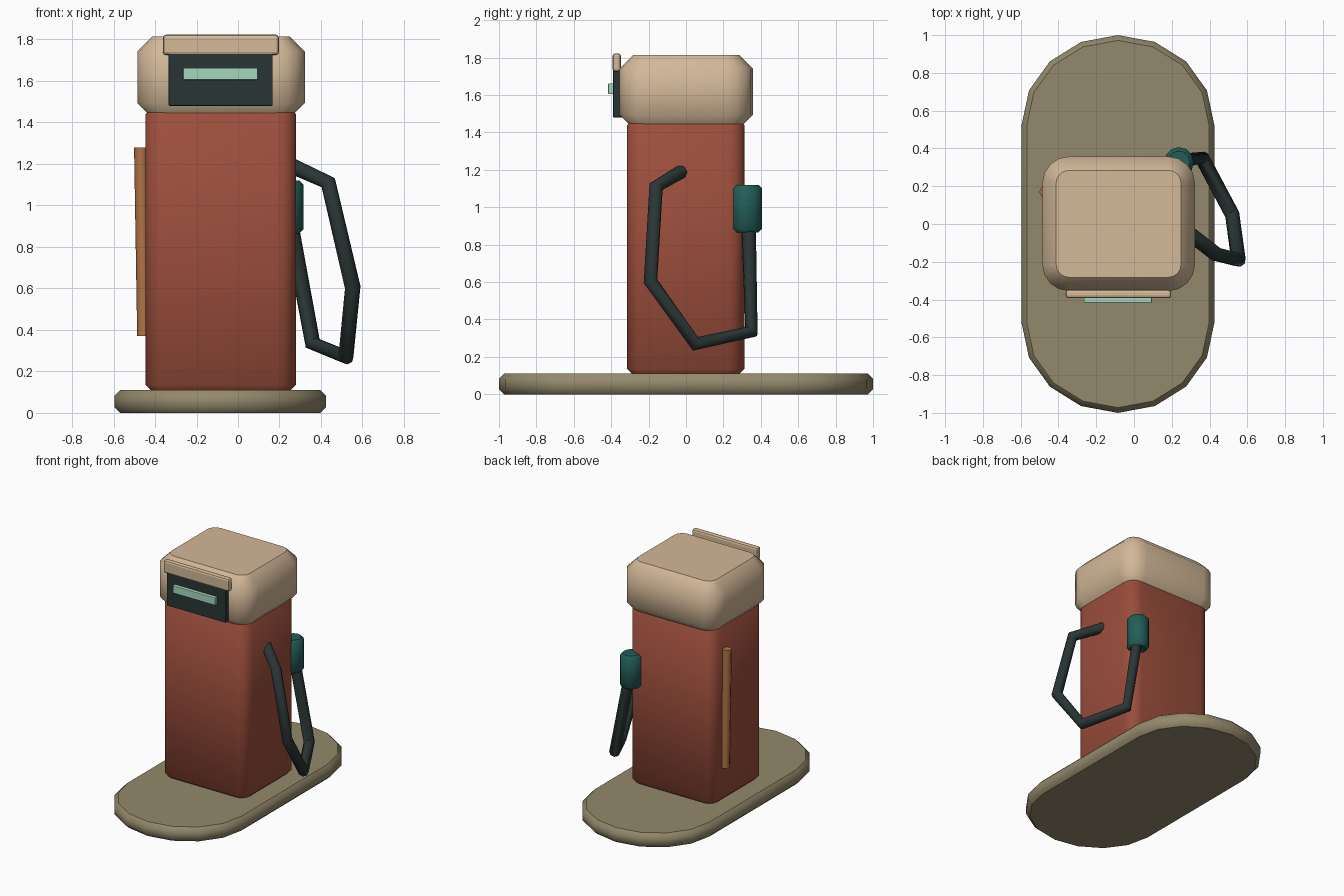
import bpy
import bmesh
import math
from mathutils import Vector

if "Cube" in bpy.data.objects:
    bpy.data.objects.remove(bpy.data.objects["Cube"], do_unlink=True)


def material(name, rgb):
    """Flat material from an sRGB 0-255 colour."""
    lin = [((c / 255 + 0.055) / 1.055) ** 2.4 for c in rgb] + [1.0]
    mat = bpy.data.materials.new(name)
    mat.use_nodes = True
    mat.diffuse_color = lin
    bsdf = mat.node_tree.nodes["Principled BSDF"]
    bsdf.inputs["Base Color"].default_value = lin
    bsdf.inputs["Roughness"].default_value = 0.8
    return mat


STONE = material("stone", (148, 137, 108))
RED = material("brick red", (156, 78, 60))
CREAM = material("cream", (211, 184, 152))
DARK = material("dark rubber", (42, 53, 53))
MINT = material("mint", (166, 214, 190))
TEAL = material("teal", (34, 93, 88))
ORANGE = material("orange brown", (176, 115, 70))


def finish(bm, name, mat):
    bmesh.ops.recalc_face_normals(bm, faces=bm.faces)
    mesh = bpy.data.meshes.new(name)
    bm.to_mesh(mesh)
    bm.free()
    mesh.materials.append(mat)
    obj = bpy.data.objects.new(name, mesh)
    bpy.context.collection.objects.link(obj)
    return obj


def outline(w, d, rx, ry, seg):
    """Rounded rectangle, counter-clockwise from +x."""
    pts = []
    for q, (sx, sy) in enumerate([(1, 1), (-1, 1), (-1, -1), (1, -1)]):
        for i in range(seg + 1):
            a = (q + i / seg) * math.pi / 2
            pts.append((sx * (w / 2 - rx) + rx * math.cos(a),
                        sy * (d / 2 - ry) + ry * math.sin(a)))
    return pts


def slab(name, mat, x, y, z, rx, ry, chamfer, seg=4):
    """Rounded upright block with chamfered rims, smooth sides and flat caps."""
    cx, cy = sum(x) / 2, sum(y) / 2
    w, d = x[1] - x[0], y[1] - y[0]
    c = chamfer
    bm = bmesh.new()
    rings = []
    for inset, height in [(c, z[0]), (0, z[0] + c), (0, z[1] - c), (c, z[1])]:
        pts = outline(w - 2 * inset, d - 2 * inset, rx - inset, ry - inset, seg)
        rings.append([bm.verts.new((cx + px, cy + py, height)) for px, py in pts])
    n = len(rings[0])
    for low, high in zip(rings, rings[1:]):
        for i in range(n):
            j = (i + 1) % n
            bm.faces.new((low[i], low[j], high[j], high[i])).smooth = True
    bm.faces.new(rings[0])
    bm.faces.new(rings[-1])
    bmesh.ops.remove_doubles(bm, verts=bm.verts, dist=0.0005)
    return finish(bm, name, mat)


def box(name, mat, x, y, z, bevel, seg=2):
    """Plain box with lightly rounded edges."""
    bm = bmesh.new()
    bmesh.ops.create_cube(bm, size=1)
    for v in bm.verts:
        v.co = [lo + (c + 0.5) * (hi - lo) for c, (lo, hi) in zip(v.co, (x, y, z))]
    bmesh.ops.bevel(bm, geom=bm.edges[:], offset=bevel, segments=seg,
                    profile=0.5, affect='EDGES')
    return finish(bm, name, mat)


def tube(name, mat, points, radius, sides_res):
    """Capped round tube along straight segments."""
    curve = bpy.data.curves.new(name, 'CURVE')
    curve.dimensions = '3D'
    curve.bevel_depth = radius
    curve.bevel_resolution = sides_res
    curve.use_fill_caps = True
    spline = curve.splines.new('POLY')
    spline.points.add(len(points) - 1)
    for p, co in zip(spline.points, points):
        p.co = (*co, 1)
    curve.materials.append(mat)
    obj = bpy.data.objects.new(name, curve)
    bpy.context.collection.objects.link(obj)
    bpy.ops.object.select_all(action='DESELECT')
    obj.select_set(True)
    bpy.context.view_layer.objects.active = obj
    bpy.ops.object.convert(target='MESH')
    bpy.ops.object.shade_smooth_by_angle(angle=math.radians(50))
    return obj


# Island, cabinet and head
slab("island_base", STONE, (-0.595, 0.425), (-1, 1), (0, 0.11), 0.51, 0.475, 0.028)
slab("cabinet", RED, (-0.445, 0.28), (-0.315, 0.312), (0.105, 1.47), 0.09, 0.09, 0.03)
slab("head", CREAM, (-0.485, 0.322), (-0.355, 0.357), (1.42, 1.815), 0.14, 0.14, 0.073)

# Display on the front of the head
box("display_panel", DARK, (-0.335, 0.167), (-0.39, -0.33), (1.48, 1.735), 0.006)
box("display_strip", MINT, (-0.265, 0.095), (-0.416, -0.38), (1.605, 1.663), 0.004)
box("display_hood", CREAM, (-0.362, 0.197), (-0.393, -0.348), (1.725, 1.823), 0.015)

# Trim rod on the side, leaning slightly outwards
tube("side_rod", ORANGE, [(-0.453, 0.17, 0.37), (-0.468, 0.17, 1.28)], 0.033, 2)

# Nozzle grip and hose
slab("nozzle_grip", TEAL, (0.16, 0.316), (0.245, 0.407), (0.865, 1.12), 0.078, 0.08, 0.02, 3)
hose_path = [
    Vector((0.26, -0.025, 1.19)), Vector((0.435, -0.16, 1.11)),
    Vector((0.553, -0.19, 0.605)), Vector((0.52, 0.05, 0.27)),
    Vector((0.36, 0.35, 0.335)), Vector((0.255, 0.335, 0.9)),
]
tube("hose", DARK, hose_path, 0.039, 2)
